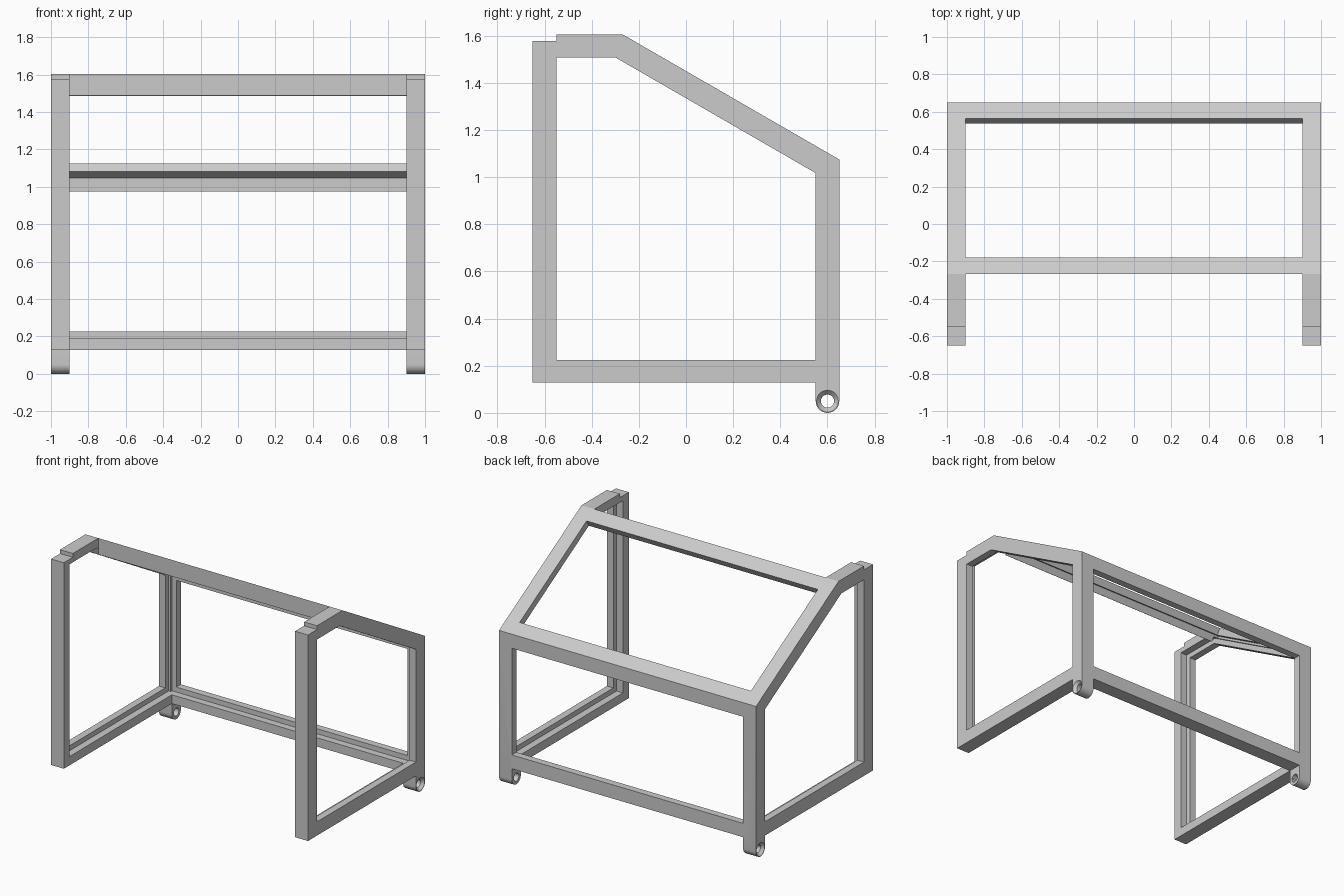
import bpy, bmesh, math

if "Cube" in bpy.data.objects:
    bpy.data.objects.remove(bpy.data.objects["Cube"])

C30, S30 = math.cos(math.pi / 6), 0.5
FRONT, BACK = -0.65, 0.65          # depth limits
BAR, LIP, STEP = 0.1, 0.05, 0.035  # bar size, lip thickness, rebate width
KNEE, TOP, BASE = -0.267, 1.604, 0.128
SILL, HEAD = 0.225, 1.507          # side opening bottom and top
LUG_Y, LUG_Z = 0.6, 0.05
SLOPE_LEN = (BACK - KNEE) / C30

grey = bpy.data.materials.new("grey_frame")
grey.use_nodes = True
grey.diffuse_color = (0.6, 0.6, 0.6, 1)
grey.node_tree.nodes["Principled BSDF"].inputs["Base Color"].default_value = (0.6, 0.6, 0.6, 1)


def slope(s, n):
    """Point (y, z) a distance s down the sloped top and n beneath it."""
    return KNEE + s * C30 - n * S30, TOP - s * S30 - n * C30


def slope_z(y, n):
    return TOP - (y - KNEE) * S30 / C30 - n / C30


def slope_y(z, n):
    return KNEE + (TOP - z - n / C30) * C30 / S30


def circle(radius, start=0, sweep=360, count=32):
    return [(LUG_Y + radius * math.cos(math.radians(start + sweep * i / count)),
             LUG_Z + radius * math.sin(math.radians(start + sweep * i / count)))
            for i in range(count + (sweep != 360))]


def prism(name, profile, x0, x1, end_profile=None):
    """Solid running along x from one (y, z) profile to another."""
    bm = bmesh.new()
    a = [bm.verts.new((x0, y, z)) for y, z in profile]
    b = [bm.verts.new((x1, y, z)) for y, z in end_profile or profile]
    bm.faces.new(a)
    bm.faces.new(b[::-1])
    for i in range(len(a)):
        j = (i + 1) % len(a)
        bm.faces.new((a[j], a[i], b[i], b[j]))
    bmesh.ops.recalc_face_normals(bm, faces=bm.faces)
    mesh = bpy.data.meshes.new(name)
    bm.to_mesh(mesh)
    bm.free()
    obj = bpy.data.objects.new(name, mesh)
    bpy.context.collection.objects.link(obj)
    mesh.materials.append(grey)
    return obj


def rect(y0, y1, z0, z1):
    return [(y0, z0), (y1, z0), (y1, z1), (y0, z1)]


def side_opening(grow):
    n = BAR - grow
    edge = BACK - n
    head = HEAD + grow
    return [(-edge, SILL - grow), (edge, SILL - grow), (edge, slope_z(edge, n)),
            (slope_y(head, n), head), (-edge, head)]


def cut(target, profile, x0, x1, end_profile=None):
    cutter = prism("cutter", profile, x0, x1, end_profile)
    cutter.hide_render = True
    mod = target.modifiers.new("cut", 'BOOLEAN')
    mod.operation, mod.solver, mod.object = 'DIFFERENCE', 'EXACT', cutter
    bpy.context.view_layer.objects.active = target
    bpy.ops.object.modifier_apply(modifier=mod.name)
    bpy.data.objects.remove(cutter)


# Full-width body with the rounded hinge lug in its outline
outline = [(FRONT, BASE), (FRONT, 1.577), (-0.55, 1.577), (-0.55, TOP), (KNEE, TOP),
           (BACK, slope_z(BACK, 0))]
outline += circle(0.05, 0, -180, 16) + [(0.55, BASE)]
frame = prism("frame", outline, -1, 1)

# Hollow between the side panels, open at front and bottom
cut(frame, [(-0.8, -0.1), (0.55, -0.1), (0.55, slope_z(0.55, BAR)),
            (KNEE, slope_z(KNEE, BAR)), (KNEE, 1.8), (-0.8, 1.8)], -0.9, 0.9)
cut(frame, rect(0.5, 0.8, -0.1, BASE), -0.9, 0.9)

# Side openings, with a panel rebate on the inner half of each
cut(frame, side_opening(0), -1.2, 1.2)
for x0, x1 in ((-0.95, -0.9), (0.9, 0.95)):
    cut(frame, side_opening(STEP), x0, x1)

# Back opening and its rebate
cut(frame, rect(0.45, 0.8, SILL, 0.975), -0.9, 0.9)
cut(frame, rect(0.45, BACK - LIP, SILL - STEP, 1.03), -0.9 - STEP, 0.9 + STEP)

# Sloped opening and its rebate
low = SLOPE_LEN - BAR
cut(frame, [slope(BAR, -0.1), slope(low, -0.1), slope(low, 0.15), slope(BAR, 0.15)], -0.9, 0.9)
wall = BACK - LIP
cut(frame, [slope(BAR - STEP, LIP), (wall, slope_z(wall, LIP)), (wall, slope_z(wall, 0.12)),
            slope(BAR - STEP, 0.12)], -0.9 - STEP, 0.9 + STEP)

# Hinge holes with a countersink on the outer faces
cut(frame, circle(0.028), -1.2, 1.2)
for side in (-1, 1):
    cut(frame, circle(0.026), side * 0.978, side * 1.002, circle(0.048))

bpy.ops.object.select_all(action='DESELECT')
frame.select_set(True)
bpy.context.view_layer.objects.active = frame
bpy.ops.object.shade_smooth_by_angle(angle=math.radians(25))
